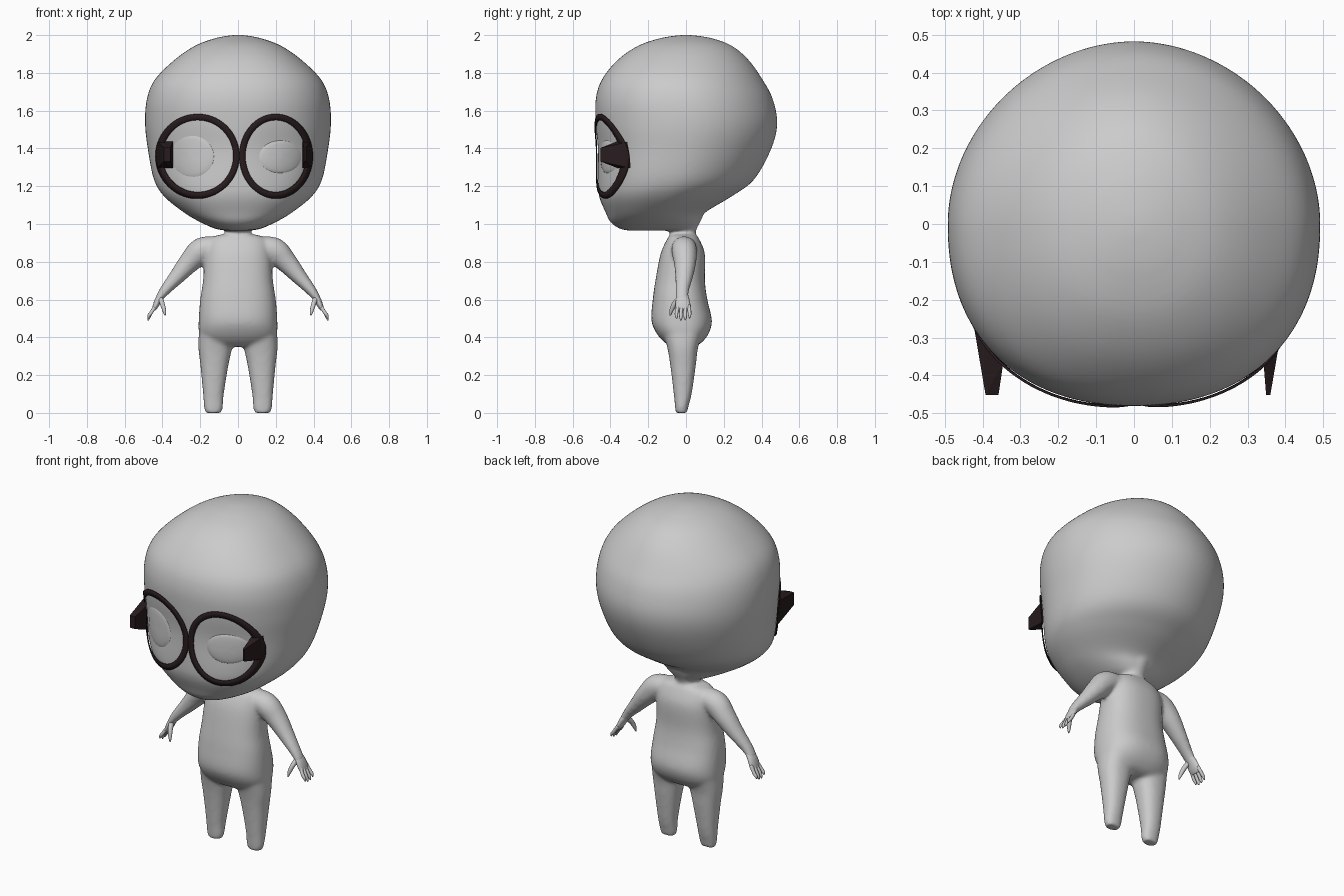
import bpy, bmesh, math
from mathutils import Vector
from mathutils.bvhtree import BVHTree

if "Cube" in bpy.data.objects:
    bpy.data.objects.remove(bpy.data.objects["Cube"])


def material(name, color):
    m = bpy.data.materials.new(name)
    m.use_nodes = True
    m.diffuse_color = color
    m.node_tree.nodes["Principled BSDF"].inputs["Base Color"].default_value = color
    return m


SKIN = material("plain grey", (0.6, 0.6, 0.6, 1))
FRAME = material("dark brown", (0.022, 0.012, 0.013, 1))


def finish(bm, name, mat, smooth=True):
    bmesh.ops.recalc_face_normals(bm, faces=bm.faces)
    mesh = bpy.data.meshes.new(name)
    bm.to_mesh(mesh)
    bm.free()
    mesh.materials.append(mat)
    for p in mesh.polygons:
        p.use_smooth = smooth
    ob = bpy.data.objects.new(name, mesh)
    bpy.context.collection.objects.link(ob)
    return ob


def spline(rows, steps=5):
    """Smooth curve through rows of numbers."""
    rows = [Vector(r) for r in rows]
    out = []
    for i in range(len(rows) - 1):
        a, b, c, d = (rows[max(0, min(len(rows) - 1, i + k))] for k in (-1, 0, 1, 2))
        for s in range(steps):
            t = s / steps
            out.append(b + (c - a) * (t / 2) + (a * 2 - b * 5 + c * 4 - d) * (t * t / 2)
                       + (b * 3 - a - c * 3 + d) * (t ** 3 / 2))
    return out + [rows[-1]]


def loft(bm, rings):
    """Skin closed rings of points and cap both ends."""
    loops = [[bm.verts.new(p) for p in r] for r in rings]
    n = len(loops[0])
    for lo, hi in zip(loops, loops[1:]):
        for i in range(n):
            bm.faces.new((lo[i], lo[(i + 1) % n], hi[(i + 1) % n], hi[i]))
    bm.faces.new(loops[0])
    bm.faces.new(loops[-1])


def stack(bm, rows, front=2, back=2, n=48):
    """Horizontal rings; each row is z, front y, back y, half width, centre x."""
    rings = []
    for z, y0, y1, w, cx in spline(rows):
        ring = []
        for k in range(n):
            c, s = math.cos(math.tau * k / n), math.sin(math.tau * k / n)
            e = 2 / (front if s < 0 else back)
            ring.append((cx + w * math.copysign(abs(c) ** e, c),
                         (y0 + y1) / 2 + (y1 - y0) / 2 * math.copysign(abs(s) ** e, s), z))
        rings.append(ring)
    loft(bm, rings)


def tube(bm, rows, n=16, steps=4):
    """Tube along a path; each row is x, y, z, radius across y, other radius."""
    pts = spline(rows, steps)
    rings = []
    for i, p in enumerate(pts):
        d = (pts[min(i + 1, len(pts) - 1)] - pts[max(i - 1, 0)])
        d = Vector(d[:3]).normalized()
        v = d.cross(Vector((0, 1, 0))).normalized()
        u = v.cross(d)
        rings.append([Vector(p[:3]) + u * p[3] * math.cos(math.tau * k / n)
                      + v * p[4] * math.sin(math.tau * k / n) for k in range(n)])
    loft(bm, rings)


# Head
body = bmesh.new()
stack(body, [
    (.965, -.3, .02, .06, 0), (.975, -.35, .05, .12, 0), (1.01, -.4, .07, .2, 0),
    (1.06, -.425, .1, .285, 0), (1.145, -.46, .24, .39, 0), (1.235, -.468, .36, .445, 0),
    (1.395, -.468, .45, .477, 0), (1.53, -.478, .483, .492, 0), (1.66, -.478, .46, .483, 0),
    (1.765, -.445, .405, .44, 0), (1.87, -.36, .33, .335, 0), (1.945, -.25, .24, .225, 0),
    (1.985, -.13, .13, .115, 0), (2, -.03, .03, .03, 0)], 2.25, 1.92, 96)
bmesh.ops.recalc_face_normals(body, faces=body.faces)
surface = BVHTree.FromBMesh(body)


def on_face(x, z, lift):
    hit, normal, *_ = surface.ray_cast(Vector((x, -2, z)), Vector((0, 1, 0)))
    return hit + normal * lift


# Shallow eye sockets
for v in body.verts:
    if v.co.y < 0:
        r = ((abs(v.co.x) - .22) / .15) ** 2 + ((v.co.z - 1.36) / .15) ** 2
        v.co.y += .014 * math.exp(-r)

# Neck and torso
stack(body, [(.88, -.09, .06, .1, 0), (.93, -.085, .05, .075, 0), (.97, -.085, .055, .065, 0),
             (1.03, -.1, .085, .08, 0), (1.08, -.1, .1, .1, 0)])
stack(body, [
    (.945, -.08, .05, .09, 0), (.92, -.1, .07, .15, 0), (.84, -.135, .1, .175, 0),
    (.7, -.162, .1, .185, 0), (.6, -.176, .113, .2, 0), (.49, -.183, .137, .208, 0),
    (.42, -.155, .12, .205, 0), (.37, -.11, .08, .17, 0), (.35, -.07, .04, .1, 0)], 2.4, 2.4)

# Legs and arms
for side in (-1, 1):
    stack(body, [
        (.46, -.13, .1, .095, side * .11), (.35, -.1, .065, .09, side * .12),
        (.25, -.083, .052, .074, side * .125), (.1, -.065, .03, .055, side * .13),
        (.03, -.058, .012, .05, side * .13), (0, -.055, .008, .043, side * .13)], 2.3, 2.3, 32)
    tube(body, [
        (side * .1, -.01, .885, .06, .05), (side * .19, -.01, .862, .068, .068),
        (side * .255, -.005, .80, .06, .058), (side * .32, -.01, .725, .048, .043),
        (side * .39, -.02, .645, .036, .028), (side * .425, -.02, .595, .034, .018)], 24)

skin = finish(body, "head_and_body", SKIN)
remesh = skin.modifiers.new("blend", "REMESH")
remesh.mode = "VOXEL"
remesh.voxel_size = .0105
remesh.use_smooth_shade = True
soften = skin.modifiers.new("soften", "SMOOTH")
soften.factor = .5
soften.iterations = 8

# Hands with four fingers and a thumb
for side, label in ((-1, "right"), (1, "left")):
    bm = bmesh.new()
    tube(bm, [(side * .395, -.02, .635, .028, .02), (side * .42, -.018, .6, .036, .019),
              (side * .437, -.016, .565, .04, .015), (side * .447, -.016, .545, .033, .009)])
    for i in range(4):
        y = -.05 + i * .023
        drop = .01 * abs(i - 1.4)
        tube(bm, [(side * .435, y * .8, .57, .01, .01),
                  (side * .46, y, .53, .0095, .0095),
                  (side * .472, y, .5 + drop, .008, .008),
                  (side * .476, y, .485 + drop, .003, .003)], 10)
    tube(bm, [(side * .41, -.035, .605, .016, .014), (side * .4, -.062, .575, .014, .013),
              (side * .39, -.078, .54, .01, .01), (side * .386, -.083, .515, .003, .003)], 10)
    finish(bm, label + "_hand", SKIN)

# Eyes: low domes following the face
for label, cx, cz, rx, rz in (("right", -.255, 1.357, .135, .122), ("left", .232, 1.355, .13, .092)):
    bm = bmesh.new()
    rings = []
    for s in (1, .9, .75, .55, .3, .05):
        rings.append([on_face(cx + rx * s * math.cos(math.tau * k / 40),
                              cz + rz * s * math.sin(math.tau * k / 40),
                              -.014 + .015 * math.sqrt(1 - s * s)) for k in range(40)])
    loft(bm, rings)
    finish(bm, label + "_eye", SKIN)

# Spectacle rims wrapped round the face
for label, cx, rx in (("right", -.211, .219), ("left", .198, .192)):
    bm = bmesh.new()
    rims = [[bm.verts.new(on_face(cx + (rx - w) * math.cos(math.tau * k / 72),
                                  1.36 + (.223 - w) * math.sin(math.tau * k / 72), .006))
             for k in range(72)] for w in (0, .016, .033)]
    for outer, inner in zip(rims, rims[1:]):
        for k in range(72):
            j = (k + 1) % 72
            bm.faces.new((outer[k], outer[j], inner[j], inner[k]))
    rim = finish(bm, label + "_rim", FRAME)
    solid = rim.modifiers.new("thickness", "SOLIDIFY")
    solid.thickness = .006
    solid.offset = 0

# Tapered temple stubs
for label, corners in (("right", ((-.428, -.24), (-.345, -.365), (-.392, -.452), (-.358, -.452))),
                       ("left", ((.387, -.295), (.342, -.365), (.36, -.452), (.349, -.452)))):
    bm = bmesh.new()
    for i, (x, y) in enumerate(corners):
        half = .07 if i < 2 else .036
        for z in (1.367 - half, 1.367 + half):
            bm.verts.new((x, y, z))
    bmesh.ops.convex_hull(bm, input=bm.verts)
    finish(bm, label + "_temple", FRAME, False)
